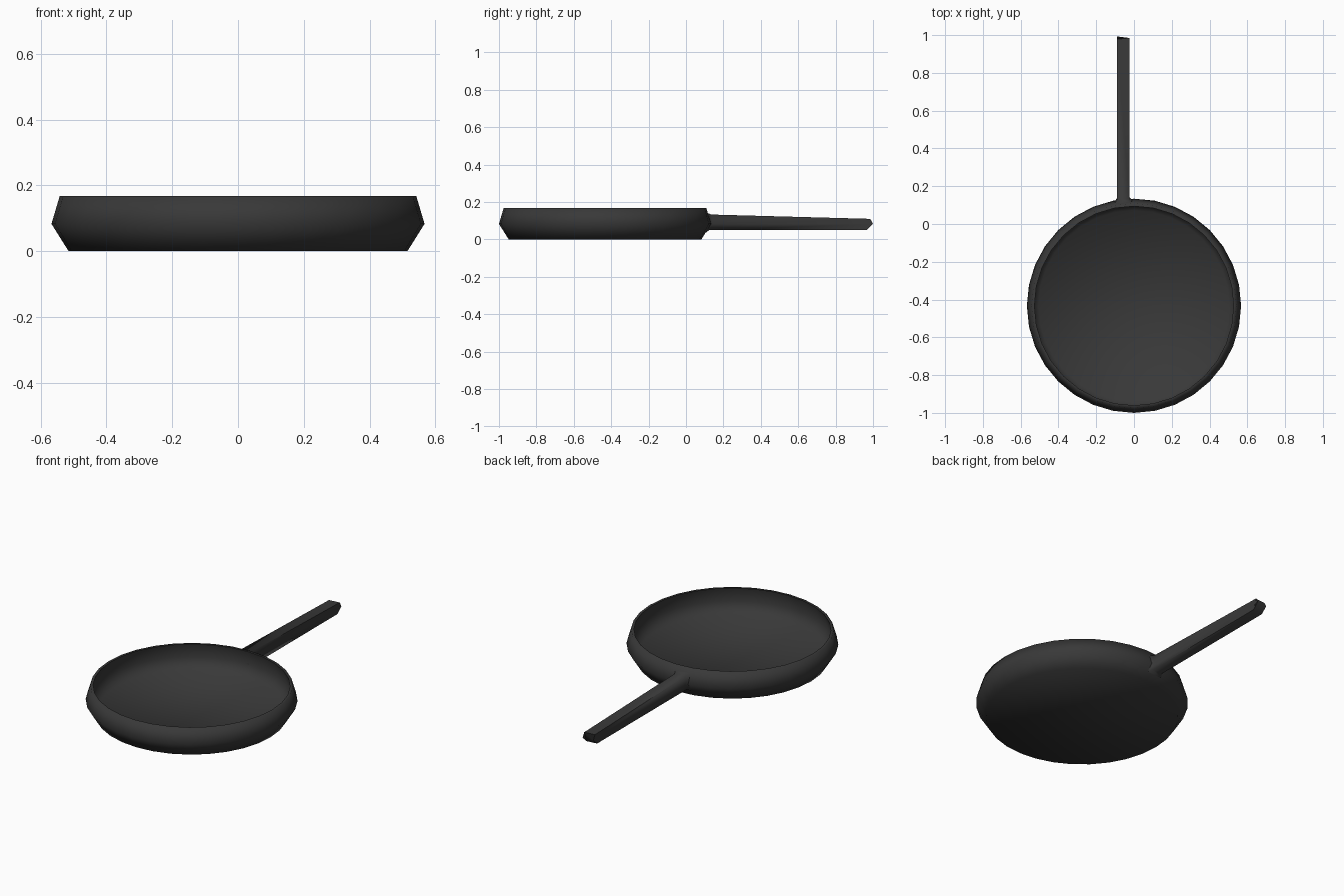
import bpy, bmesh, math

if "Cube" in bpy.data.objects:
    bpy.data.objects.remove(bpy.data.objects["Cube"])

mat = bpy.data.materials.new("dark_iron")
mat.diffuse_color = (0.04, 0.04, 0.04, 1)
mat.use_nodes = True
mat.node_tree.nodes["Principled BSDF"].inputs["Base Color"].default_value = mat.diffuse_color
CY, SEGS = -0.433, 32


def finish(bm, name, angle):
    bmesh.ops.recalc_face_normals(bm, faces=bm.faces)
    me = bpy.data.meshes.new(name)
    bm.to_mesh(me)
    bm.free()
    ob = bpy.data.objects.new(name, me)
    bpy.context.collection.objects.link(ob)
    me.materials.append(mat)
    bpy.ops.object.select_all(action='DESELECT')
    ob.select_set(True)
    bpy.context.view_layer.objects.active = ob
    bpy.ops.object.shade_smooth_by_angle(angle=math.radians(angle))
    return ob


def loft(bm, rings):
    loops = [[bm.verts.new(p) for p in r] for r in rings]
    for a, b in zip(loops, loops[1:]):
        for i in range(len(a)):
            j = (i + 1) % len(a)
            bm.faces.new((a[i], a[j], b[j], b[i]))
    bm.faces.new(loops[0])
    bm.faces.new(loops[-1])


def circle(r, z):
    return [(r * math.cos(2 * math.pi * i / SEGS),
             CY + r * math.sin(2 * math.pi * i / SEGS), z) for i in range(SEGS)]


# Pan body: outer wall from the base up, over the thin rim, down to the floor
profile = [(0.515, 0.0), (0.567, 0.083), (0.542, 0.167),
           (0.527, 0.167), (0.547, 0.083), (0.505, 0.02)]
bm = bmesh.new()
loft(bm, [circle(r, z) for r, z in profile])
finish(bm, "pan_body", 75)

# Handle: side panel of the pan drawn out, with a low middle ridge at its end
XL, XR = -0.09, -0.025


def section(xl, xr, rows, skew=0.0):
    (y0, z0), (y1, z1), (y2, z2) = rows
    return [(xl, y0 - skew, z0), (xr, y0, z0), (xr, y1, z1),
            (xr, y2, z2), (xl, y2 - skew, z2), (xl, y1 - skew, z1)]


bm = bmesh.new()
loft(bm, [
    section(-0.103, -0.008, [(0.108, 0.038), (0.127, 0.083), (0.113, 0.142)], 0.006),
    section(XL, XR, [(0.125, 0.05), (0.142, 0.083), (0.135, 0.133)], 0.006),
    section(XL, XR, [(0.965, 0.05), (1.0, 0.083), (0.985, 0.11)], 0.007),
])
finish(bm, "pan_handle", 75)
